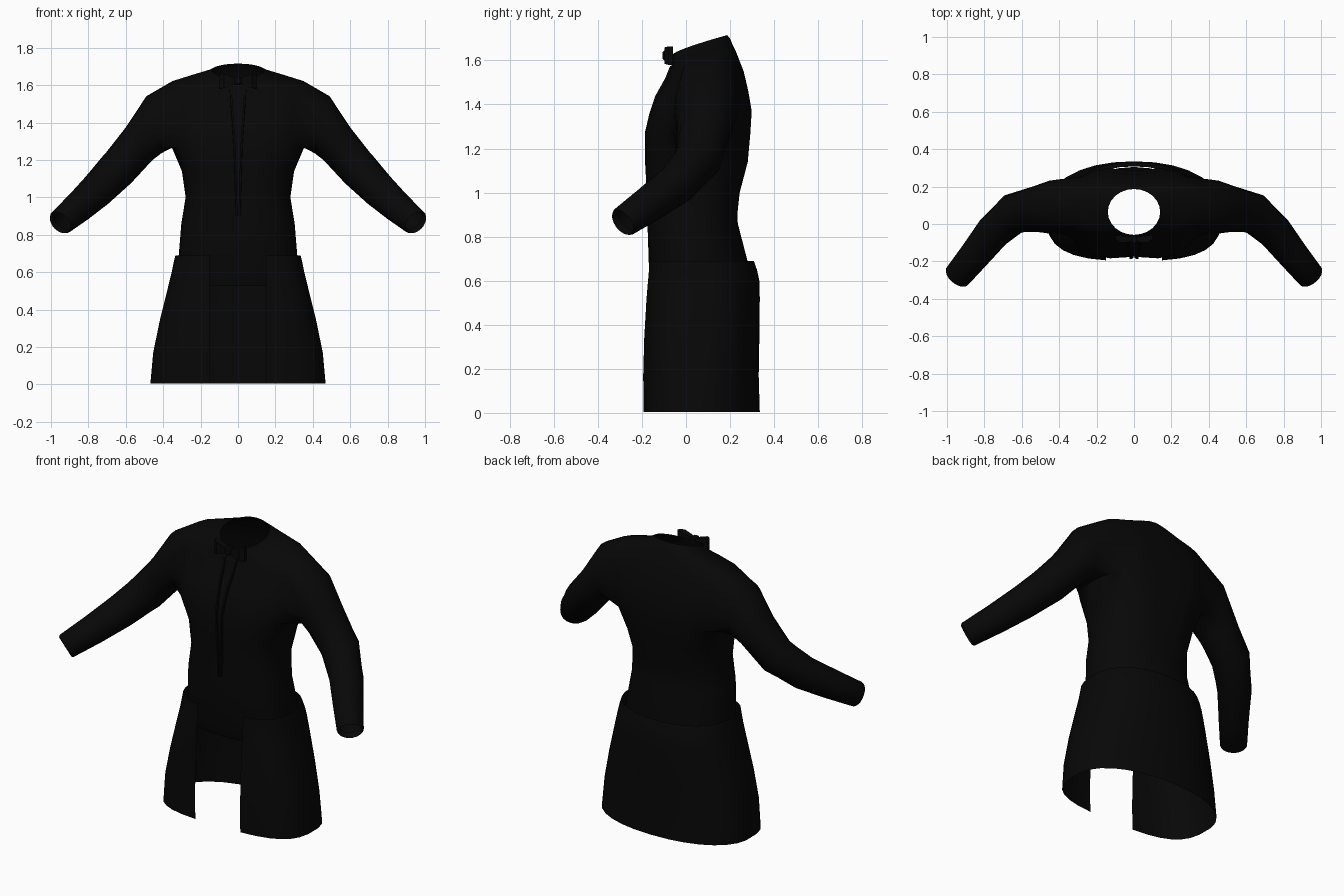
import bpy, bmesh, math
from mathutils import Vector

if "Cube" in bpy.data.objects:
    bpy.data.objects.remove(bpy.data.objects["Cube"])

cloth = bpy.data.materials.new("black cloth")
cloth.diffuse_color = (0.0022, 0.0022, 0.0022, 1)
cloth.use_nodes = True
cloth.node_tree.nodes["Principled BSDF"].inputs["Base Color"].default_value = cloth.diffuse_color


def finish(name, bm, mirror=True, angle=40):
    """Turn a bmesh half into a smooth, mirrored object."""
    bmesh.ops.recalc_face_normals(bm, faces=bm.faces)
    me = bpy.data.meshes.new(name)
    bm.to_mesh(me)
    bm.free()
    me.materials.append(cloth)
    ob = bpy.data.objects.new(name, me)
    bpy.context.collection.objects.link(ob)
    bpy.context.view_layer.objects.active = ob
    ob.select_set(True)
    bpy.ops.object.shade_smooth_by_angle(angle=math.radians(angle))
    ob.select_set(False)
    if mirror:
        m = ob.modifiers.new("mirror", 'MIRROR')
        m.merge_threshold = 0.001
    return ob


def section(hw, yf, yb, zf, zb, a, pf, pb):
    """Point on a boxy oval; a runs from front (0) to back (pi)."""
    s, c = max(0.0, math.sin(a)), math.cos(a)
    p = pf if c > 0 else pb
    c = math.copysign(abs(c) ** p, c)
    return Vector((hw * s ** p, (yf + yb) / 2 - (yb - yf) / 2 * c,
                   zf + (zb - zf) * max(0.0, (1 - c) / 2) ** 0.8))


# Jacket body: half width, front y, back y, front z, back z, front and back roundness
BODY = [(.32, -.145, .29, .525, .525, .8, .95), (.325, -.166, .305, .59, .59, .8, .95),
        (.303, -.175, .235, .86, .86, .8, .95), (.28, -.18, .25, 1.0, 1.0, .8, .85),
        (.30, -.188, .287, 1.14, 1.14, .8, .8), (.355, -.19, .298, 1.27, 1.27, .75, .7),
        (.37, -.168, .304, 1.36, 1.37, .75, .7), (.38, -.135, .288, 1.44, 1.46, .75, .7),
        (.385, -.085, .262, 1.52, 1.55, .75, .7), (.36, -.068, .227, 1.57, 1.64, .75, .75),
        (.27, -.063, .212, 1.59, 1.67, .8, .8), (.175, -.06, .20, 1.605, 1.70, .9, .9),
        (.14, -.058, .187, 1.63, 1.715, 1, 1)]
N = 12
bm = bmesh.new()
rows = []
for r, (hw, yf, yb, zf, zb, pf, pb) in enumerate(BODY):
    row = []
    for i in range(N + 1):
        co = section(hw, yf, yb, zf, zb, math.pi * i / N, pf, pb)
        if 3 <= r <= 7 and i in (0, N):      # soft crease at front and spine
            co.y += 0.015 if i == 0 else -0.018
        row.append(bm.verts.new(co))
    rows.append(row)
C0, C1, R0, R1 = 4, 9, 5, 9                  # armhole columns and rows
for r in range(len(rows) - 1):
    for i in range(N):
        if not (R0 <= r < R1 and C0 <= i < C1):
            bm.faces.new((rows[r][i], rows[r][i + 1], rows[r + 1][i + 1], rows[r + 1][i]))
hole = [rows[R0][i] for i in range(C0, C1)] + [rows[r][C1] for r in range(R0, R1)] \
    + [rows[R1][i] for i in range(C1, C0, -1)] + [rows[r][C0] for r in range(R1, R0, -1)]
for r in range(R0 + 1, R1):                  # drop unused armhole points
    for i in range(C0 + 1, C1):
        bm.verts.remove(rows[r][i])

# Sleeve rings: centre, direction, up radius, side radius
SLEEVE = [((.45, .09, 1.388), (.967, 0, -.25), .159, .142),
          ((.53, .08, 1.285), (.77, -.02, -.64), .113, .122),
          ((.645, .055, 1.15), (.68, -.3, -.66), .106, .109),
          ((.755, -.045, 1.037), (.58, -.6, -.55), .094, .094),
          ((.85, -.165, .95), (.55, -.68, -.48), .083, .083),
          ((.945, -.28, .87), (.55, -.68, -.48), .071, .074),
          ((.950, -.288, .865), (.55, -.68, -.48), .064, .066),
          ((.93, -.262, .883), (.55, -.68, -.48), .062, .064)]
centre = sum((v.co for v in hole), Vector()) / len(hole)
start = math.atan2(hole[0].co.z - centre.z, hole[0].co.y - centre.y)
even = [start + math.tau * k / len(hole) for k in range(len(hole))]
prev = hole
for c, d, ru, rv in SLEEVE:
    d = Vector(d).normalized()
    u = (Vector((0, 0, 1)) - d * d.z).normalized()
    v = u.cross(d)
    if v.y < 0:
        v = -v
    ring = [bm.verts.new(Vector(c) + u * ru * math.sin(a) + v * rv * math.cos(a)) for a in even]
    for k in range(len(ring)):
        j = (k + 1) % len(ring)
        bm.faces.new((prev[k], prev[j], ring[j], ring[k]))
    prev = ring
finish("jacket", bm, angle=60)

# Skirt, open at the front: half width, front y, back y, z
SKIRT = [(.335, -.172, .308, .69), (.345, -.174, .322, .65), (.355, -.178, .333, .60),
         (.375, -.184, .335, .52), (.42, -.193, .333, .34),
         (.455, -.197, .33, .17), (.47, -.195, .335, .005)]
PF, PB, M = 0.64, 0.92, 14
bm = bmesh.new()
prev = None
for hw, yf, yb, z in SKIRT:
    a0 = math.asin((.15 / hw) ** (1 / PF))
    row = [bm.verts.new(section(hw, yf, yb, z, z, a0 + (math.pi - a0) * i / M, PF, PB))
           for i in range(M + 1)]
    if prev:
        for i in range(M):
            bm.faces.new((prev[i], prev[i + 1], row[i + 1], row[i]))
    prev = row
finish("skirt", bm)

# Front placket edges: narrow raised strips running down the chest
PLACKET = [(.034, -.068, 1.575), (.030, -.09, 1.52), (.024, -.135, 1.44), (.018, -.162, 1.36),
           (.013, -.183, 1.27), (.009, -.182, 1.14), (.005, -.174, 1.0), (.002, -.178, .90)]
bm = bmesh.new()
prev = None
for x, y, z in PLACKET:
    row = [bm.verts.new((x + dx, y + dy, z))
           for dx, dy in ((0, .012), (0, -.004), (.010, -.004), (.012, .012))]
    if prev:
        for i in range(3):
            bm.faces.new((prev[i], prev[i + 1], row[i + 1], row[i]))
    prev = row
finish("placket", bm)

# Bow wing: a box that flares outward
bm = bmesh.new()
prev = None
for x, y, h, t in ((.0, -.078, .014, .012), (.03, -.082, .022, .016),
                   (.075, -.08, .037, .018), (.10, -.07, .042, .010)):
    row = [bm.verts.new((x, y + sy * t, 1.622 + sz * h))
           for sy, sz in ((-1, -1), (-1, 1), (1, 1), (1, -1))]
    if prev:
        for i in range(4):
            j = (i + 1) % 4
            bm.faces.new((prev[i], prev[j], row[j], row[i]))
    prev = row
bm.faces.new(prev)
finish("bow_wing", bm, angle=30)

# Bow knot
bm = bmesh.new()
bmesh.ops.create_cube(bm, size=1)
for v in bm.verts:
    v.co = Vector((v.co.x * .04, v.co.y * .045 - .085, v.co.z * .045 + 1.622))
bmesh.ops.bevel(bm, geom=bm.edges[:], offset=.008, segments=1, affect='EDGES')
finish("bow_knot", bm, mirror=False)
